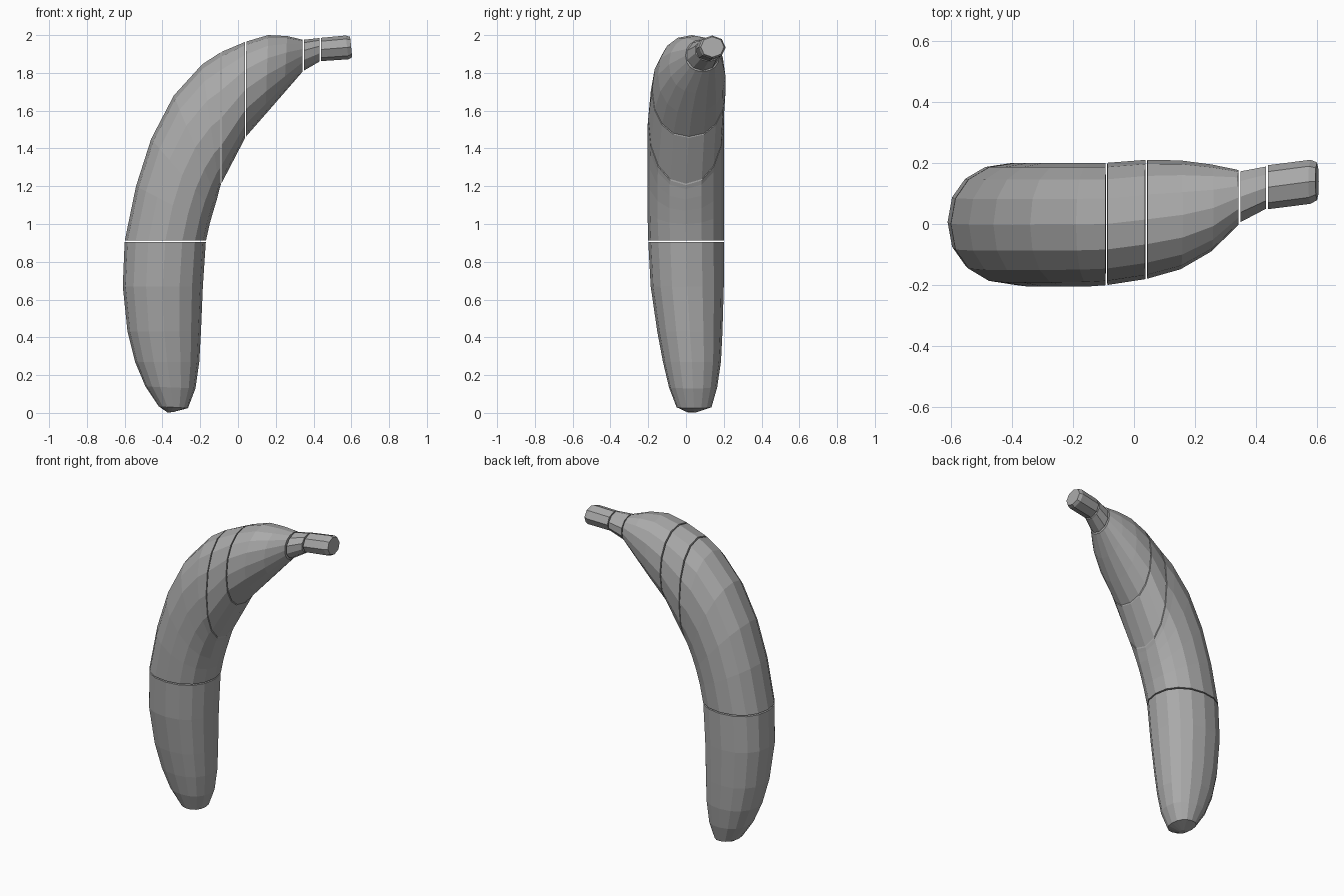
import bpy, bmesh, math
from mathutils import Vector

cube = bpy.data.objects.get("Cube")
if cube:
    bpy.data.objects.remove(cube, do_unlink=True)

grey = bpy.data.materials.new("plain grey")
grey.use_nodes = True
GREY = (0.4, 0.4, 0.4, 1)
grey.diffuse_color = GREY
grey.node_tree.nodes["Principled BSDF"].inputs["Base Color"].default_value = GREY


def ring(outer, inner, y_min, y_max, sides, power):
    """Rounded section between an outer and an inner point of the side profile."""
    a, b = Vector((outer[0], 0, outer[1])), Vector((inner[0], 0, inner[1]))
    mid, half = (a + b) / 2, (a - b) / 2
    y_mid, y_half = (y_min + y_max) / 2, (y_max - y_min) / 2
    points = []
    for i in range(sides):
        t = math.tau * i / sides
        c, s = math.cos(t), math.sin(t)
        u = math.copysign(abs(c) ** (2 / power), c)
        v = math.copysign(abs(s) ** (2 / power), s)
        points.append(mid + half * u + Vector((0, y_mid + y_half * v, 0)))
    return points


def segment(name, sections, sides=16, power=2.2, gap=0.004):
    """Closed faceted loft; both ends draw back a little to leave a seam."""
    rings = [ring(*s, sides, power) for s in sections]
    for end, near in ((0, 1), (-1, -2)):
        rings[end] = [p + (q - p).normalized() * gap
                      for p, q in zip(rings[end], rings[near])]
    bm = bmesh.new()
    loops = [[bm.verts.new(p) for p in r] for r in rings]
    for lo, hi in zip(loops, loops[1:]):
        for i in range(sides):
            j = (i + 1) % sides
            bm.faces.new((lo[i], lo[j], hi[j], hi[i]))
    bm.faces.new(loops[0])
    bm.faces.new(loops[-1])
    bmesh.ops.recalc_face_normals(bm, faces=bm.faces)
    mesh = bpy.data.meshes.new(name)
    bm.to_mesh(mesh)
    bm.free()
    mesh.materials.append(grey)
    obj = bpy.data.objects.new(name, mesh)
    bpy.context.collection.objects.link(obj)
    return obj


# Sections shared by neighbouring segments: outer xz, inner xz, y range
waist = ((-.60, .91), (-.17, .91), -.2, .2)
bend = ((-.09, 1.91), (-.09, 1.21), -.2, .2)
shoulder = ((.04, 1.965), (.04, 1.46), -.18, .21)
neck = ((.345, 1.975), (.345, 1.81), 0, .176)
stem_base = ((.435, 1.985), (.435, 1.862), .048, .192)

# Fruit body, from the blunt tip upwards
segment("lower_body", [
    ((-.37, 0), (-.345, .004), .01, .05),
    ((-.42, .035), (-.265, .025), -.05, .135),
    ((-.49, .14), (-.225, .13), -.09, .165),
    ((-.545, .27), (-.205, .27), -.122, .185),
    ((-.585, .43), (-.196, .43), -.152, .193),
    ((-.61, .67), (-.186, .67), -.187, .2),
    waist])
segment("middle_body", [
    waist,
    ((-.54, 1.2), (-.15, 1.0), -.205, .2),
    ((-.46, 1.45), (-.13, 1.07), -.205, .2),
    ((-.34, 1.68), (-.112, 1.13), -.205, .2),
    ((-.19, 1.845), (-.098, 1.185), -.204, .2),
    bend])
segment("bend_band", [bend, shoulder])
segment("upper_body", [
    shoulder,
    ((.16, 2.0), (.145, 1.58), -.148, .208),
    ((.26, 1.995), (.245, 1.695), -.09, .195),
    neck])

# Stalk
segment("stalk_collar", [neck, stem_base], 10, 2)
segment("stalk", [
    stem_base,
    ((.57, 1.998), (.585, 1.872), .066, .21),
    ((.597, 1.99), (.608, 1.885), .08, .2)], 8, 2)
